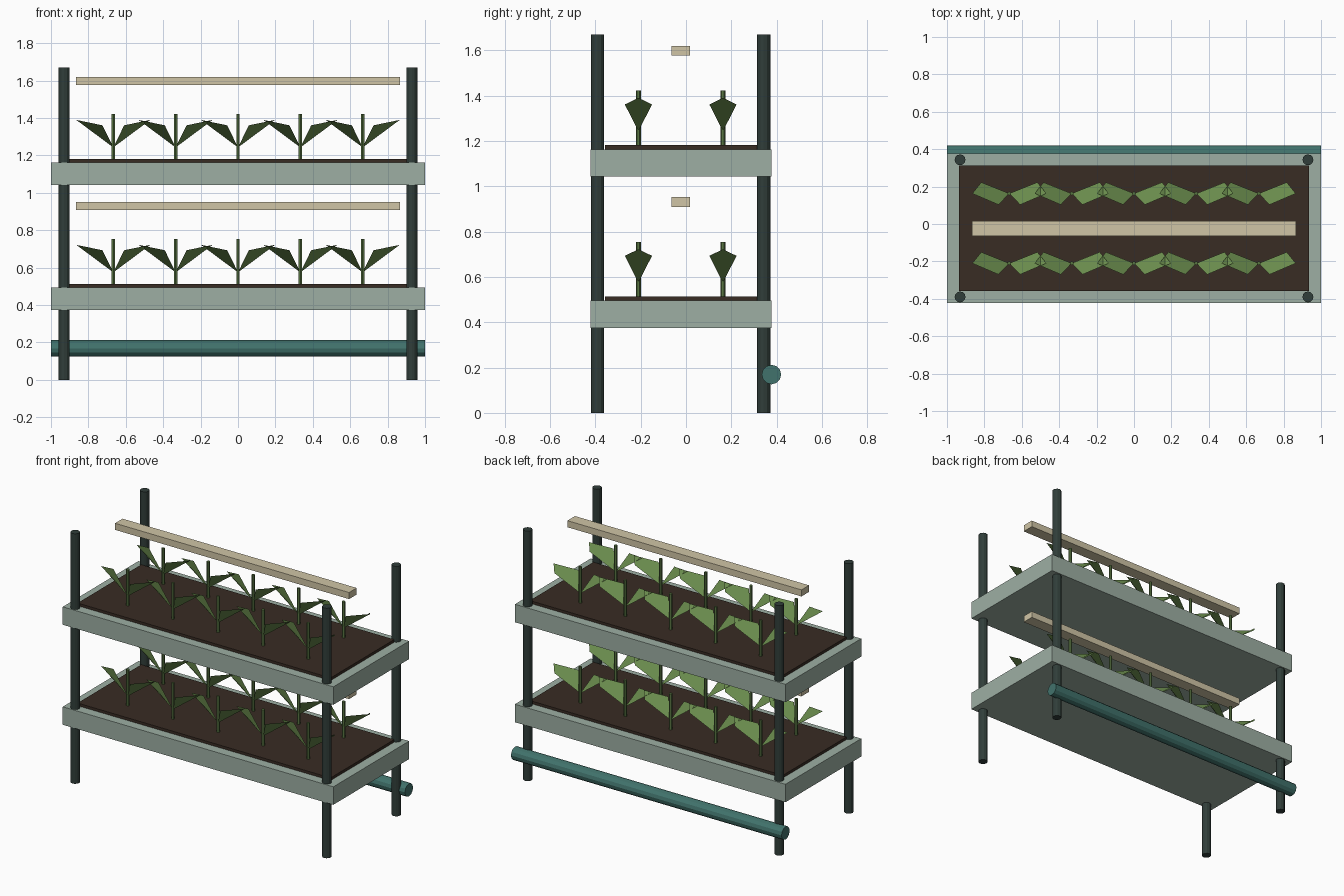
import bpy
import math

if "Cube" in bpy.data.objects:
    bpy.data.objects.remove(bpy.data.objects["Cube"], do_unlink=True)


def material(name, r, g, b):
    m = bpy.data.materials.new(name)
    m.use_nodes = True
    m.diffuse_color = (r, g, b, 1)
    m.node_tree.nodes["Principled BSDF"].inputs["Base Color"].default_value = (r, g, b, 1)
    return m


TRAY = material("pale grey green", 0.34, 0.43, 0.37)
POST = material("dark slate", 0.03, 0.048, 0.042)
PIPE = material("teal", 0.053, 0.17, 0.15)
SOIL = material("dark soil", 0.04, 0.025, 0.017)
LAMP = material("warm cream", 0.63, 0.56, 0.38)
LEAF = material("leaf green", 0.156, 0.283, 0.08)
STEM = material("stem green", 0.1, 0.18, 0.055)


def finish(name, mat):
    ob = bpy.context.object
    ob.name = name
    ob.data.materials.append(mat)
    return ob


def box(name, mat, width, depth, y, bottom, top):
    bpy.ops.mesh.primitive_cube_add(size=1, location=(0, y, (bottom + top) / 2))
    ob = finish(name, mat)
    ob.scale = (width, depth, top - bottom)
    return ob


def rod(name, mat, radius, length, centre, sides=12, rotation=(0, 0, 0)):
    bpy.ops.mesh.primitive_cylinder_add(vertices=sides, radius=radius, depth=length,
                                        location=centre, rotation=rotation)
    return finish(name, mat)


def leaf(name, side, location):
    # One kite-shaped blade, mirrored by side
    points = [(0, 0, 0), (0.058, -0.06, 0.118), (0.198, 0, 0.147), (0.15, 0.06, 0.118)]
    verts = [(side * x, y, z) for x, y, z in points]
    face = (0, 1, 2, 3) if side > 0 else (0, 3, 2, 1)
    mesh = bpy.data.meshes.new(name)
    mesh.from_pydata(verts, [], [face])
    mesh.materials.append(LEAF)
    ob = bpy.data.objects.new(name, mesh)
    ob.location = location
    bpy.context.collection.objects.link(ob)


# Corner posts
for x in (-0.93, 0.93):
    for y in (-0.39, 0.343):
        rod("post", POST, 0.029, 1.67, (x, y, 0.835))

# Water pipe along the back
rod("water_pipe", PIPE, 0.043, 2, (0, 0.377, 0.169), rotation=(0, math.pi / 2, 0))

# Two growing tiers
for base in (0.375, 1.043):
    box("tray", TRAY, 2, 0.8, -0.022, base, base + 0.12)
    box("soil", SOIL, 1.87, 0.672, -0.022, base + 0.06, base + 0.138)
    box("grow_lamp", LAMP, 1.73, 0.08, -0.023, base + 0.533, base + 0.577)
    for y in (-0.21, 0.163):
        for i in range(-2, 3):
            x = i / 3
            rod("stem", STEM, 0.0105, 0.25, (x, y, base + 0.254), sides=6)
            for side in (-1, 1):
                leaf("leaf", side, (x, y, base + 0.2))
